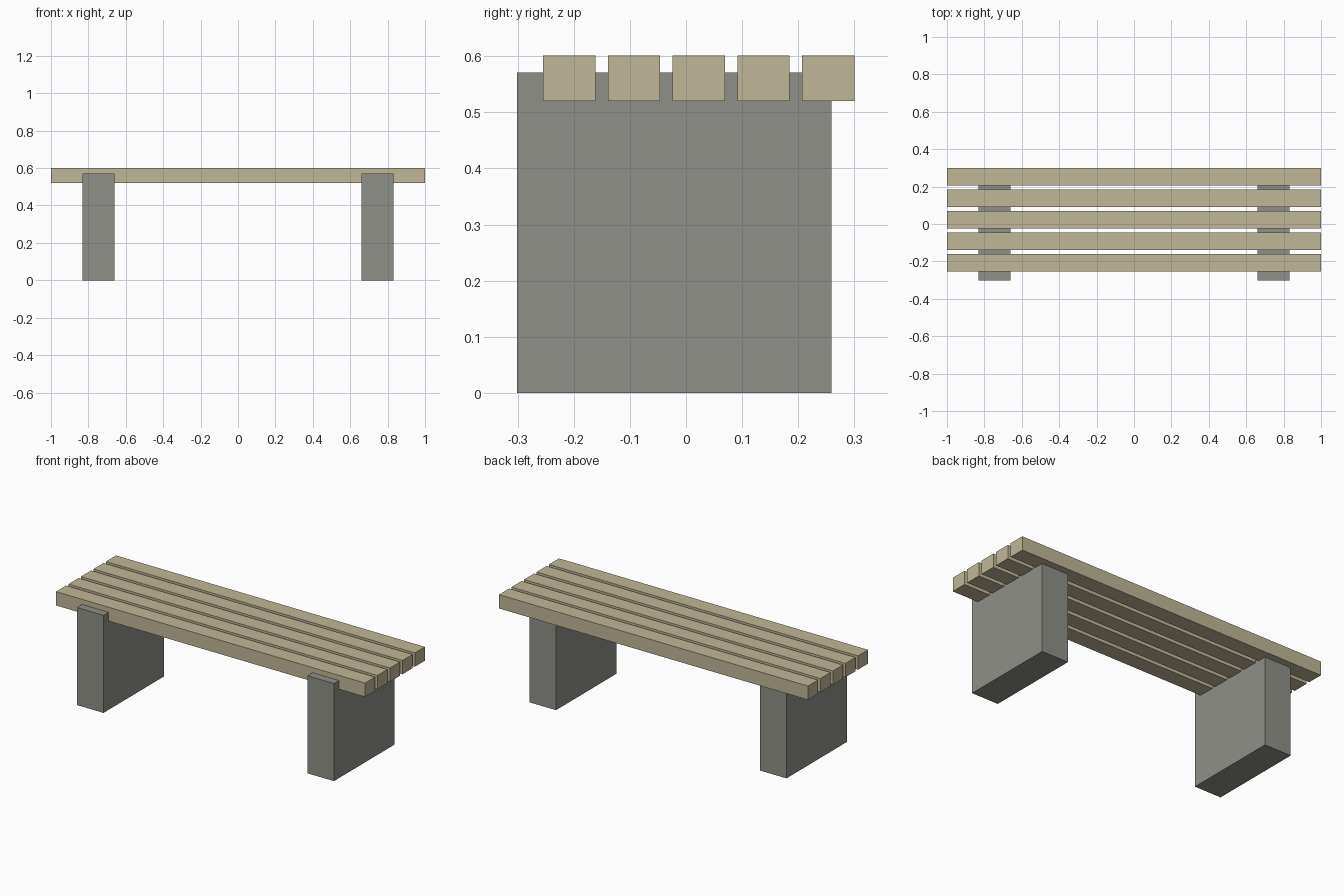
import bpy

if "Cube" in bpy.data.objects:
    bpy.data.objects.remove(bpy.data.objects["Cube"])


def material(name, color):
    m = bpy.data.materials.new(name)
    m.diffuse_color = color
    m.use_nodes = True
    m.node_tree.nodes["Principled BSDF"].inputs["Base Color"].default_value = m.diffuse_color
    return m


wood = material("pale_wood", (0.53, 0.47, 0.31, 1))
concrete = material("concrete", (0.28, 0.28, 0.25, 1))


def box(name, lo, hi, mat):
    """Axis-aligned box between two corners."""
    centre = [(a + b) / 2 for a, b in zip(lo, hi)]
    bpy.ops.mesh.primitive_cube_add(size=1, location=centre)
    ob = bpy.context.object
    ob.name = name
    ob.scale = [b - a for a, b in zip(lo, hi)]
    bpy.ops.object.transform_apply(location=False, rotation=False, scale=True)
    ob.data.materials.append(mat)
    return ob


# Two solid block legs, reaching up between the slats
for side, x in (("left", -0.746), ("right", 0.746)):
    box(f"{side}_leg", (x - 0.086, -0.301, 0), (x + 0.086, 0.259, 0.571), concrete)

# Five seat slats, evenly spaced from front to back
slat_width, spacing = 0.093, 0.1154
for i in range(5):
    y = -0.2545 + i * spacing
    box(f"seat_slat_{i + 1}", (-1, y, 0.52), (1, y + slat_width, 0.601), wood)
